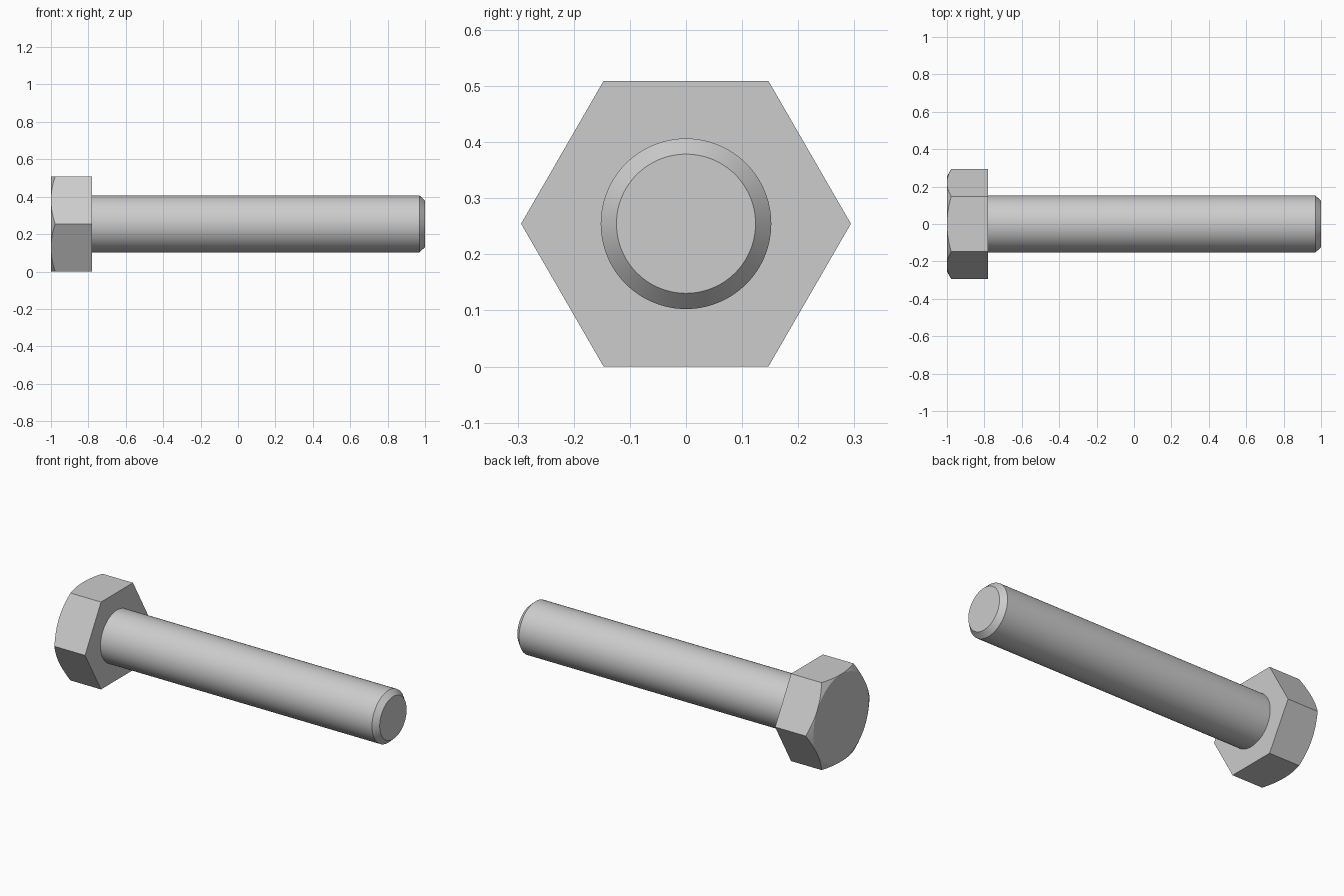
import bpy
import bmesh
from math import cos, sin, tan, radians

cube = bpy.data.objects.get("Cube")
if cube:
    bpy.data.objects.remove(cube, do_unlink=True)

SEGMENTS = 96
APOTHEM = 0.2545          # half the width across the flats, also the axis height
HEAD_TOP, HEAD_BASE, TIP = -1.0, -0.78, 1.0
SHANK_RADIUS, TIP_RADIUS, TIP_CHAMFER = 0.152, 0.124, 0.03

steel = bpy.data.materials.new("grey steel")
steel.use_nodes = True
colour = (0.604, 0.604, 0.604, 1)
steel.diffuse_color = colour
steel.node_tree.nodes["Principled BSDF"].inputs["Base Color"].default_value = colour


def hex_radius(angle):
    """Distance from the axis to the hexagon's edge, in degrees."""
    return APOTHEM / cos(radians(angle % 60 - 30))


def loft(name, sections, cap_start=True):
    """Skin rings along x; each section maps an angle to (x, radius)."""
    bm = bmesh.new()
    rings = []
    for section in sections:
        ring = []
        for i in range(SEGMENTS):
            angle = 360 * i / SEGMENTS
            x, r = section(angle)
            a = radians(angle)
            ring.append(bm.verts.new((x, r * cos(a), APOTHEM + r * sin(a))))
        rings.append(ring)
    for low, high in zip(rings, rings[1:]):
        for i in range(SEGMENTS):
            j = (i + 1) % SEGMENTS
            bm.faces.new((low[i], low[j], high[j], high[i]))
    if cap_start:
        bm.faces.new(rings[0])
    bm.faces.new(rings[-1])
    # Merge points where the chamfer just touches the flats
    bmesh.ops.remove_doubles(bm, verts=bm.verts, dist=1e-5)
    bmesh.ops.recalc_face_normals(bm, faces=bm.faces)
    mesh = bpy.data.meshes.new(name)
    bm.to_mesh(mesh)
    bm.free()
    mesh.materials.append(steel)
    obj = bpy.data.objects.new(name, mesh)
    bpy.context.collection.objects.link(obj)
    bpy.ops.object.select_all(action='DESELECT')
    obj.select_set(True)
    bpy.context.view_layer.objects.active = obj
    bpy.ops.object.shade_smooth_by_angle(angle=radians(20))
    return obj


# Hexagonal head, with its outer corners cut by a 30 degree cone
loft("hex_head", [
    lambda a: (HEAD_BASE, hex_radius(a)),
    lambda a: (HEAD_TOP + (hex_radius(a) - APOTHEM) * tan(radians(30)), hex_radius(a)),
    lambda a: (HEAD_TOP, APOTHEM),
])

# Round shank with a chamfered tip
loft("shank", [
    lambda a: (HEAD_BASE, SHANK_RADIUS),
    lambda a: (TIP - TIP_CHAMFER, SHANK_RADIUS),
    lambda a: (TIP, TIP_RADIUS),
], cap_start=False)
